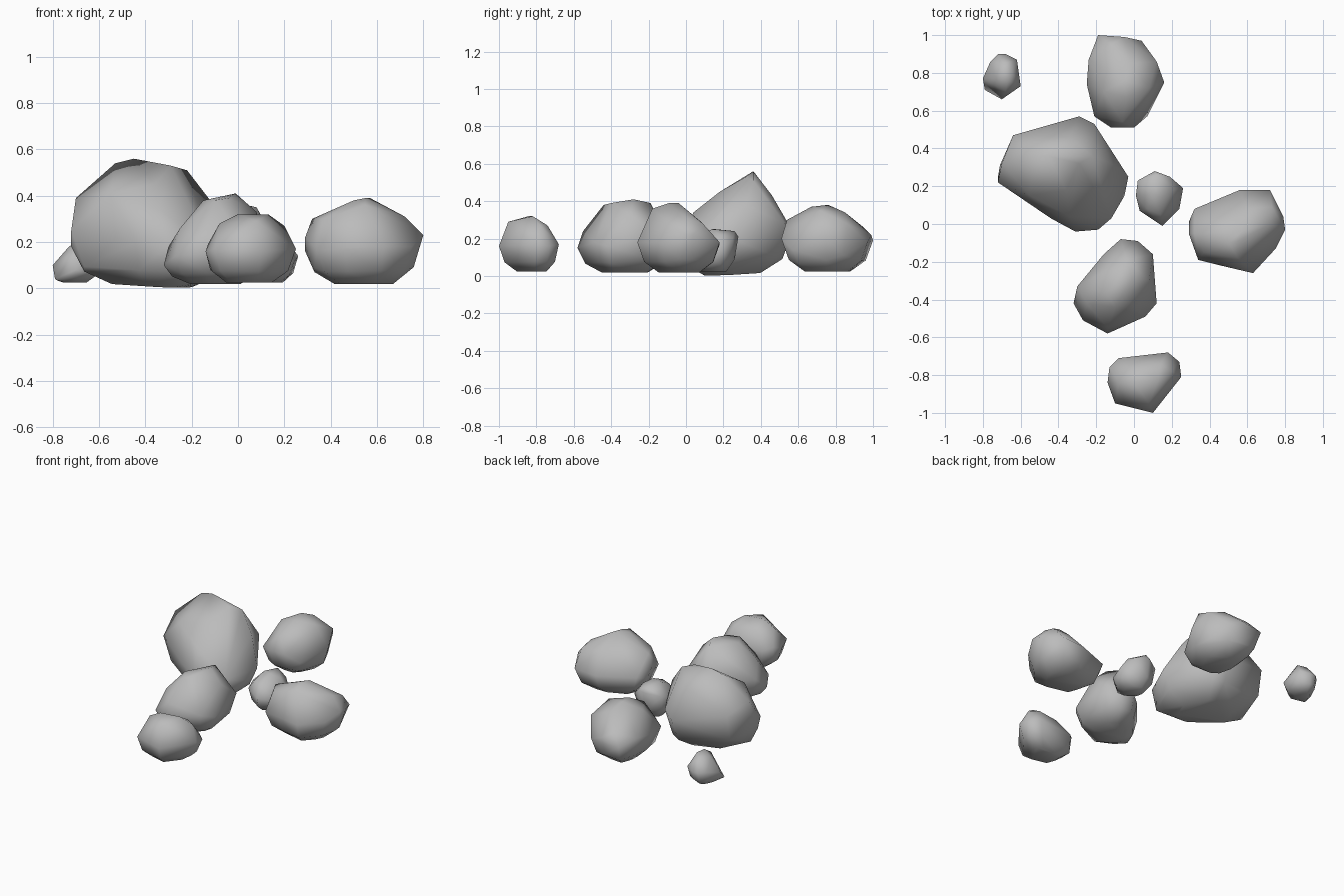
import bpy
import bmesh
from mathutils import Vector

# Remove the default cube only
default_cube = bpy.data.objects.get("Cube")
if default_cube:
    bpy.data.objects.remove(default_cube, do_unlink=True)

# One plain stone colour shared by every rock
stone = bpy.data.materials.new("stone grey")
stone.use_nodes = True
stone_colour = (0.5, 0.5, 0.5, 1.0)
stone.diffuse_color = stone_colour
stone.node_tree.nodes["Principled BSDF"].inputs["Base Color"].default_value = stone_colour

CENTIMETRE = 0.01


def shrunken_ring(rim, scale, height, tilt=0.0, lean=(0, 0)):
    """Copy of the rim pulled towards its middle and laid at one height."""
    middle = sum(rim, Vector()) / len(rim)
    ring = []
    for point in rim:
        moved = middle.lerp(point, scale)
        offset = moved - middle
        moved.z = height + tilt * (point.z - middle.z)
        moved.z += lean[0] * offset.x + lean[1] * offset.y
        ring.append(moved)
    return ring


def rock(name, rim, crest, floor, lean=(0, 0), corners=()):
    """Boulder skinned over its widest rim, upper crest, low corners and worn base."""
    rim = [Vector(p) * CENTIMETRE for p in rim]
    extra = [Vector(p) * CENTIMETRE for p in (*crest, *corners)]
    floor *= CENTIMETRE
    waist = sum(p.z for p in rim) / len(rim)

    # Underside: a chamfer ring and a smaller resting ring
    chamfer = shrunken_ring(rim, 0.84, floor + 0.35 * (waist - floor), 0.3)
    resting = shrunken_ring(rim, 0.5, floor, lean=lean)

    # Wrap all the rings in one convex skin
    bm = bmesh.new()
    for point in rim + extra + chamfer + resting:
        bm.verts.new(point)
    hull = bmesh.ops.convex_hull(bm, input=bm.verts)
    loose = set(hull["geom_interior"]) | set(hull["geom_unused"])
    bmesh.ops.delete(bm, geom=[g for g in loose if isinstance(g, bmesh.types.BMVert)],
                     context="VERTS")
    bmesh.ops.remove_doubles(bm, verts=bm.verts, dist=0.012)
    bmesh.ops.recalc_face_normals(bm, faces=bm.faces)
    for face in bm.faces:
        face.smooth = True

    mesh = bpy.data.meshes.new(name)
    bm.to_mesh(mesh)
    bm.free()
    mesh.materials.append(stone)
    obj = bpy.data.objects.new(name, mesh)
    bpy.context.collection.objects.link(obj)
    return obj


# Largest boulder, with a ridge running left to right
rock("large_boulder",
     rim=[(-72, 22, 25), (-71, 31, 30), (-72, 25, 18), (-64, 47, 32), (-29, 57, 24),
          (-21, 53, 28), (-3, 25, 20), (-5, 15, 15), (-12, 3, 18), (-19, -3, 16),
          (-31, -4, 18), (-44, 3, 20)],
     crest=[(-53, 36, 54), (-45, 36, 56), (-22, 36, 51), (-29, 32, 53), (-70, 32, 39),
            (-12, 32, 38), (-55, 15, 41), (-36, 18, 45), (-34, 4, 34), (-34, 46, 43)],
     floor=1.2, lean=(-0.04, 0.04),
     corners=[(-14, 5, 3), (-64, 44, 15)])

# Boulder at the back
rock("back_boulder",
     rim=[(-19, 100, 19), (-5, 99, 22), (4, 97, 18), (12, 86, 28), (16, 75, 20),
          (7, 57, 14), (0, 51, 20), (-12, 51, 20), (-21, 57, 18), (-25, 74, 20),
          (-24, 87, 22)],
     crest=[(-5, 76, 38), (-4, 67, 37), (8, 72, 35), (-16, 70, 33), (-6, 54, 30),
            (-12, 95, 26), (-2, 85, 34)],
     floor=2.5)

# Pebble set apart at the back
rock("back_pebble",
     rim=[(-68, 90, 12), (-62, 87, 13), (-60, 73, 10), (-70, 66, 8), (-79, 71, 4),
          (-80, 77, 10), (-76, 86, 12), (-72, 90, 12)],
     crest=[(-73, 77, 18), (-67, 76, 22), (-65, 81, 21), (-69, 85, 19), (-68, 70, 18)],
     floor=2.5)

# Pebble in the middle of the group
rock("middle_pebble",
     rim=[(2, 23, 19), (11, 28, 21), (19, 25, 20), (26, 19, 14), (24, 8, 11),
          (15, -1, 14), (3, 7, 15), (1, 15, 17)],
     crest=[(9, 16, 25), (12, 26, 24), (15, 14, 25), (20, 18, 22), (7, 8, 21), (14, 5, 21)],
     floor=2.5)

# Boulder on the left flank
rock("left_boulder",
     rim=[(29, 1, 16), (32, 8, 18), (56, 18, 17), (72, 18, 18), (79, 4, 22),
          (80, -3, 23), (75, -13, 18), (63, -26, 18), (46, -22, 17), (34, -19, 17),
          (29, -5, 22)],
     crest=[(57, -4, 39), (55, -9, 39), (50, -10, 38), (55, -18, 36), (32, -5, 30),
            (72, 0, 31), (73, 9, 28), (60, 8, 29), (37, -15, 30)],
     floor=2)

# Boulder in front of the largest one
rock("front_boulder",
     rim=[(-7, -8, 17), (2, -9, 18), (10, -16, 22), (12, -42, 16), (6, -49, 18),
          (-14, -58, 15), (-27, -51, 14), (-32, -42, 10), (-30, -33, 18),
          (-16, -16, 18)],
     crest=[(-1, -28, 41), (-4, -19, 39), (-15, -36, 38), (-10, -44, 38), (-4, -40, 39),
            (8, -30, 33), (-14, -55, 24), (-25, -42, 26)],
     floor=2)

# Small stone at the very front
rock("front_stone",
     rim=[(-13, -76, 19), (-8, -71, 17), (18, -68, 17), (24, -73, 16), (25, -81, 17),
          (10, -100, 16), (-10, -95, 17), (-14, -84, 16)],
     crest=[(0, -84, 32), (13, -82, 32), (-8, -84, 28), (20, -78, 27), (8, -95, 29),
            (14, -74, 27), (0, -76, 27)],
     floor=2.5,
     corners=[(-12, -77, 8)])
